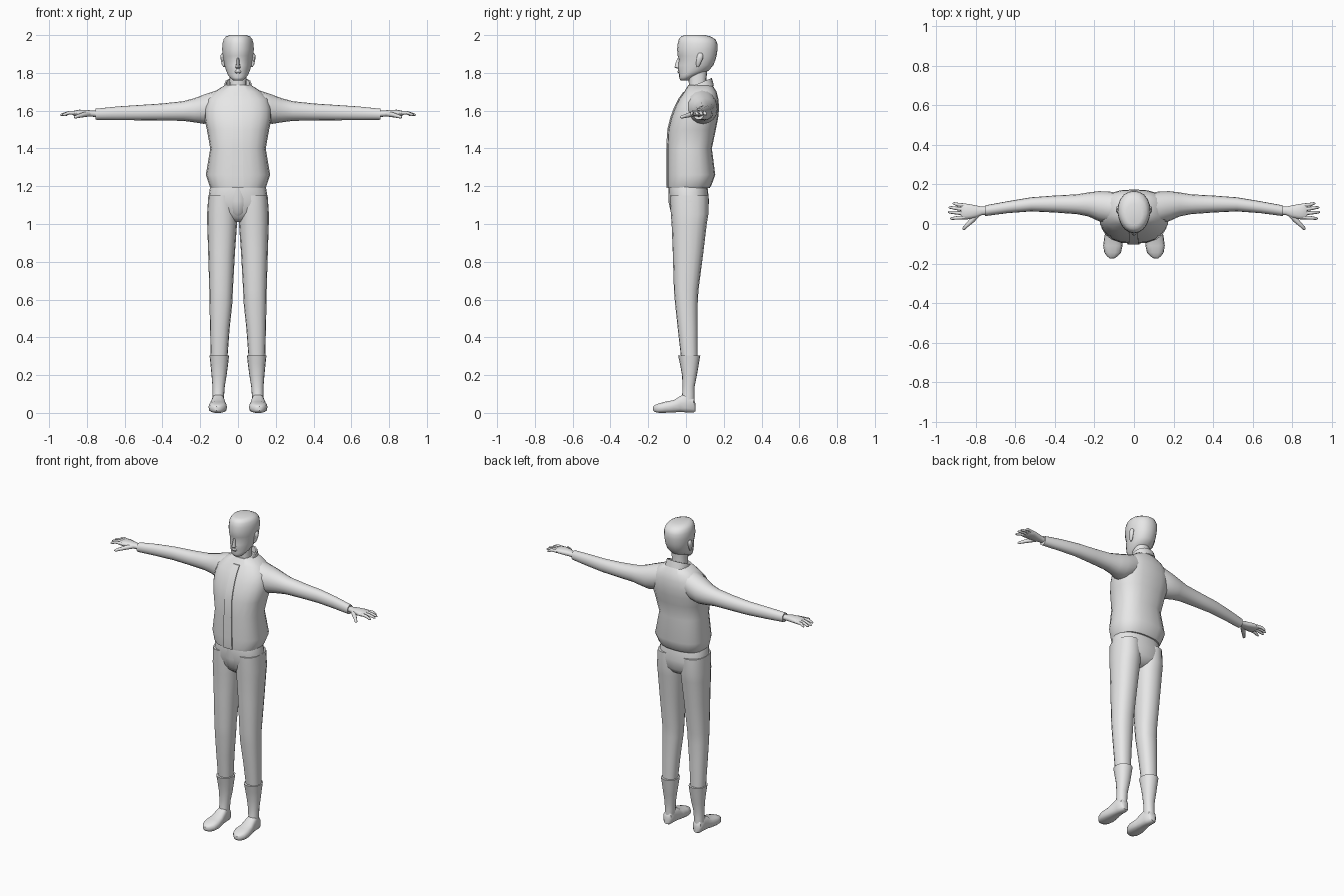
import bpy, bmesh, math
from mathutils import Vector

grey = bpy.data.materials.new("plain_grey")
grey.diffuse_color = (0.8, 0.8, 0.8, 1)


def finish(name, bm, angle=45):
    bmesh.ops.recalc_face_normals(bm, faces=bm.faces)
    mesh = bpy.data.meshes.new(name)
    bm.to_mesh(mesh)
    bm.free()
    mesh.materials.append(grey)
    ob = bpy.data.objects.new(name, mesh)
    bpy.context.collection.objects.link(ob)
    bpy.ops.object.select_all(action='DESELECT')
    ob.select_set(True)
    bpy.context.view_layer.objects.active = ob
    bpy.ops.object.shade_smooth_by_angle(angle=math.radians(angle))
    return ob


def skin(bm, rings, cap=True):
    n = len(rings[0])
    for a, b in zip(rings, rings[1:]):
        for i in range(n):
            j = (i + 1) % n
            bm.faces.new((a[i], a[j], b[j], b[i]))
    if cap:
        bm.faces.new(rings[0])
        bm.faces.new(rings[-1])


def loft(name, axis, rows, n=16, e=2.4, side=1, shear=0, cap=True, egg=0, angle=45):
    """Rows are (position on axis, u min, u max, v min, v max)."""
    bm = bmesh.new()
    rings = []
    for p, u0, u1, v0, v1 in rows:
        ring = []
        for i in range(n):
            t = 2 * math.pi * (i + 0.5 * (n == 4)) / n
            c, s = math.cos(t), math.sin(t)
            c = math.copysign(abs(c) ** (2 / e), c)
            s = math.copysign(abs(s) ** (2 / e), s)
            c *= 1 + egg * min(s, 0)          # narrow the front half
            u = (u0 + u1) / 2 + c * (u1 - u0) / 2
            v = (v0 + v1) / 2 + s * (v1 - v0) / 2
            co = {'X': (p, u, v), 'Y': (u, p, v), 'Z': (u, v, p)}[axis]
            ring.append(bm.verts.new((co[0] * side, co[1], co[2] + shear * (co[1] - 0.07))))
        rings.append(ring)
    skin(bm, rings, cap)
    return finish(name, bm, angle)


def tube(name, pts, radii, side=1, n=8):
    bm = bmesh.new()
    pts = [Vector((x * side, y, z)) for x, y, z in pts]
    rings = []
    for k, p in enumerate(pts):
        d = (pts[min(k + 1, len(pts) - 1)] - pts[max(k - 1, 0)]).normalized()
        a = d.cross(Vector((0, 0, 1))).normalized()
        b = d.cross(a)
        rings.append([bm.verts.new(p + radii[k] * (a * math.cos(t) + b * math.sin(t)))
                      for t in (2 * math.pi * i / n for i in range(n))])
    skin(bm, rings)
    return finish(name, bm, 60)


def sym(rows):
    return [(z, -w, w, a, b) for z, w, a, b in rows]


# Jacket body, from hem to neck
body = [(1.19, .145, -.098, .125), (1.205, .152, -.1, .135), (1.26, .17, -.1, .155),
        (1.4, .147, -.1, .137), (1.5, .165, -.095, .158), (1.56, .178, -.08, .17),
        (1.61, .178, -.062, .175), (1.66, .165, -.038, .172), (1.70, .125, -.01, .162),
        (1.735, .07, .012, .14)]
loft("jacket_body", 'Z', sym(body), n=20, e=2.5)

# Front closing strip of the jacket
strip = [(z, -.034 + .01 * (z - 1.19) / .5, .03 - .01 * (z - 1.19) / .5, a - .005, a + .02)
         for z, w, a, b in body[:-1]]
loft("jacket_front_strip", 'Z', strip, n=4, e=20, angle=30)

# Standing collar, lower at the front: outer wall, rim and inner wall
loft("collar", 'Z', sym([(1.70, .078, -.002, .148), (1.745, .07, .008, .137),
                         (1.745, .062, .016, .13), (1.70, .06, .02, .125)]),
     shear=.42, cap=False)

# Neck and head
loft("neck", 'Z', sym([(1.66, .055, .015, .12), (1.74, .045, .015, .105),
                       (1.83, .046, .01, .115)]))
loft("head", 'Z', sym([(1.76, .026, -.03, .015), (1.775, .042, -.036, .035),
                       (1.79, .054, -.036, .07), (1.812, .063, -.041, .12),
                       (1.84, .071, -.043, .145), (1.872, .077, -.037, .157),
                       (1.89, .08, -.044, .162), (1.925, .084, -.047, .167),
                       (1.955, .082, -.044, .166), (1.978, .076, -.038, .156),
                       (1.993, .064, -.026, .13), (2.0, .042, -.005, .1)]),
     n=20, e=2.2, egg=.14, angle=70)
loft("nose", 'Z', [(1.822, -.009, .009, -.044, -.02), (1.828, -.014, .014, -.06, -.02),
                   (1.842, -.01, .01, -.059, -.02), (1.88, -.006, .006, -.044, -.02)], n=8, e=2)
loft("lips", 'Z', [(1.797, -.014, .014, -.04, -.02), (1.805, -.02, .02, -.046, -.02),
                   (1.814, -.016, .016, -.042, -.02)], n=8, e=2)

# Hips of the trousers, with the fuller front panel
loft("trouser_hips", 'Z', sym([(1.23, .135, -.085, .105), (1.19, .149, -.092, .115),
                               (1.12, .16, -.088, .122), (1.06, .155, -.072, .115),
                               (1.03, .1, -.055, .095), (1.01, .04, -.03, .06)]), n=20)
loft("trouser_front_panel", 'Z', sym([(1.2, .06, -.093, .0), (1.12, .058, -.093, .0),
                                      (1.06, .042, -.08, .0), (1.03, .02, -.05, .0)]), n=12, e=2)

for side, tag in ((1, "left"), (-1, "right")):
    # Sleeve, running into the shoulder
    loft("sleeve_" + tag, 'X', [(.07, .02, .155, 1.57, 1.72), (.13, .0, .165, 1.54, 1.702),
                                (.18, .015, .166, 1.53, 1.685), (.23, .038, .16, 1.538, 1.666),
                                (.29, .05, .15, 1.546, 1.65), (.4, .058, .144, 1.548, 1.638),
                                (.52, .064, .135, 1.549, 1.63), (.64, .055, .115, 1.55, 1.622),
                                (.755, .04, .094, 1.552, 1.61)], side=side, e=2.1)
    # Hand
    loft("palm_" + tag, 'X', [(.74, .048, .088, 1.566, 1.6), (.77, .045, .088, 1.568, 1.6),
                              (.8, .032, .094, 1.568, 1.604), (.84, .024, .102, 1.572, 1.605),
                              (.868, .024, .104, 1.573, 1.6), (.876, .03, .1, 1.577, 1.596)],
         n=12, side=side)
    for i, (y0, y1, tip) in enumerate([(.094, .104, .918), (.073, .084, .938),
                                       (.053, .06, .941), (.034, .028, .93)]):
        tube(f"finger_{i + 1}_{tag}", [(.855, y0, 1.588), (.895, (y0 + y1) / 2, 1.589),
                                       (tip - .008, y1, 1.579), (tip, y1, 1.576)],
             [.01, .009, .007, .003], side)
    tube("thumb_" + tag, [(.79, .05, 1.583), (.82, .018, 1.578), (.845, -.006, 1.571),
                          (.862, -.024, 1.566), (.866, -.029, 1.565)],
         [.014, .013, .01, .008, .003], side)
    # Trouser leg
    loft("trouser_leg_" + tag, 'Z', [(1.15, .01, .157, -.085, .118), (1.05, .003, .164, -.08, .118),
                                     (1.0, .005, .163, -.076, .11), (.85, .016, .158, -.07, .092),
                                     (.65, .027, .152, -.064, .066), (.58, .03, .151, -.058, .062),
                                     (.45, .044, .148, -.044, .062), (.29, .056, .144, -.026, .062)],
         side=side, e=2.3)
    # Boot shaft and foot
    loft("boot_shaft_" + tag, 'Z', [(.04, .078, .135, -.03, .046), (.1, .073, .135, -.02, .045),
                                    (.14, .07, .135, -.018, .046), (.2, .06, .14, -.021, .058),
                                    (.26, .052, .146, -.032, .068), (.305, .047, .151, -.042, .076)],
         side=side, e=2.2)
    loft("boot_foot_" + tag, 'Y', [(.05, .09, .122, .008, .05), (.04, .078, .134, .002, .08),
                                   (.0, .074, .137, .002, .105), (-.03, .069, .142, .004, .09),
                                   (-.065, .063, .15, .002, .068), (-.11, .058, .156, 0, .06),
                                   (-.145, .066, .15, 0, .05), (-.165, .085, .135, .004, .042),
                                   (-.174, .1, .122, .012, .034)], n=14, side=side, e=2.8)
    # Ear
    loft("ear_" + tag, 'Z', [(1.832, .07, .078, .056, .068), (1.845, .068, .086, .053, .076),
                             (1.875, .07, .092, .054, .09), (1.895, .07, .092, .06, .092),
                             (1.905, .072, .085, .066, .084)], n=10, e=2, side=side)
